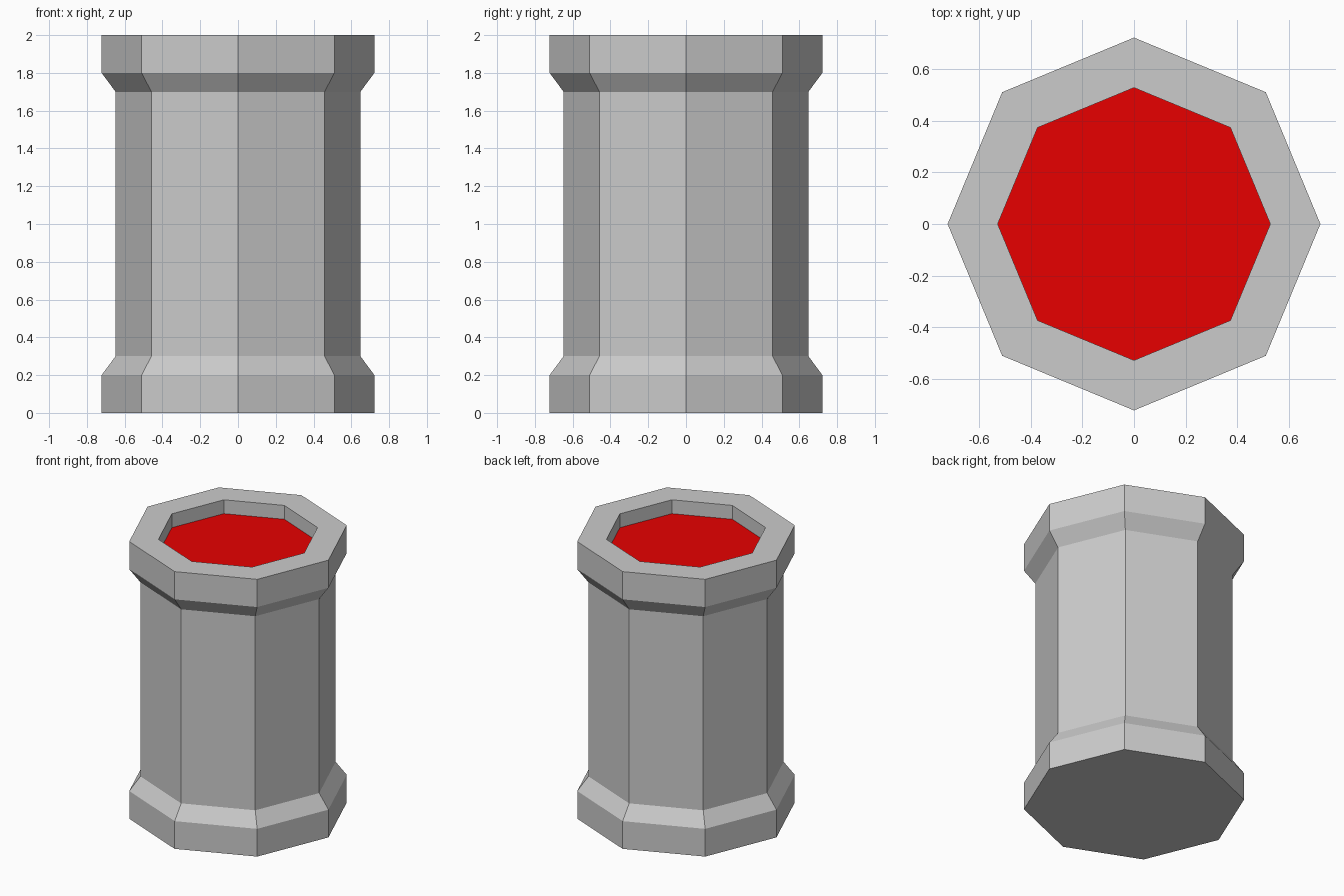
import bpy, bmesh
from math import cos, sin, pi

if "Cube" in bpy.data.objects:
    bpy.data.objects.remove(bpy.data.objects["Cube"])

SIDES = 8


def ring(bm, radius, z):
    return [bm.verts.new((radius * cos(2 * pi * i / SIDES),
                          radius * sin(2 * pi * i / SIDES), z))
            for i in range(SIDES)]


def make_object(name, bm):
    mesh = bpy.data.meshes.new(name)
    bm.to_mesh(mesh)
    bm.free()
    obj = bpy.data.objects.new(name, mesh)
    bpy.context.collection.objects.link(obj)
    return obj


# Barrel: octagonal profile (radius, z) from the base up over the rim into the recess
profile = [(0.722, 0), (0.722, 0.2), (0.648, 0.3), (0.648, 1.7),
           (0.722, 1.8), (0.722, 2), (0.528, 2), (0.528, 1.9)]
bm = bmesh.new()
rings = [ring(bm, r, z) for r, z in profile]
bm.faces.new(rings[0][::-1])
for low, high in zip(rings, rings[1:]):
    for i in range(SIDES):
        j = (i + 1) % SIDES
        bm.faces.new((low[i], low[j], high[j], high[i]))
make_object("barrel", bm)

# Red contents: flat octagon closing the recess
bm = bmesh.new()
bm.faces.new(ring(bm, 0.528, 1.9))
contents = make_object("contents", bm)
red = bpy.data.materials.new("red")
red.diffuse_color = (0.8, 0.0, 0.0, 1)
red.use_nodes = True
red.node_tree.nodes["Principled BSDF"].inputs["Base Color"].default_value = red.diffuse_color
contents.data.materials.append(red)
